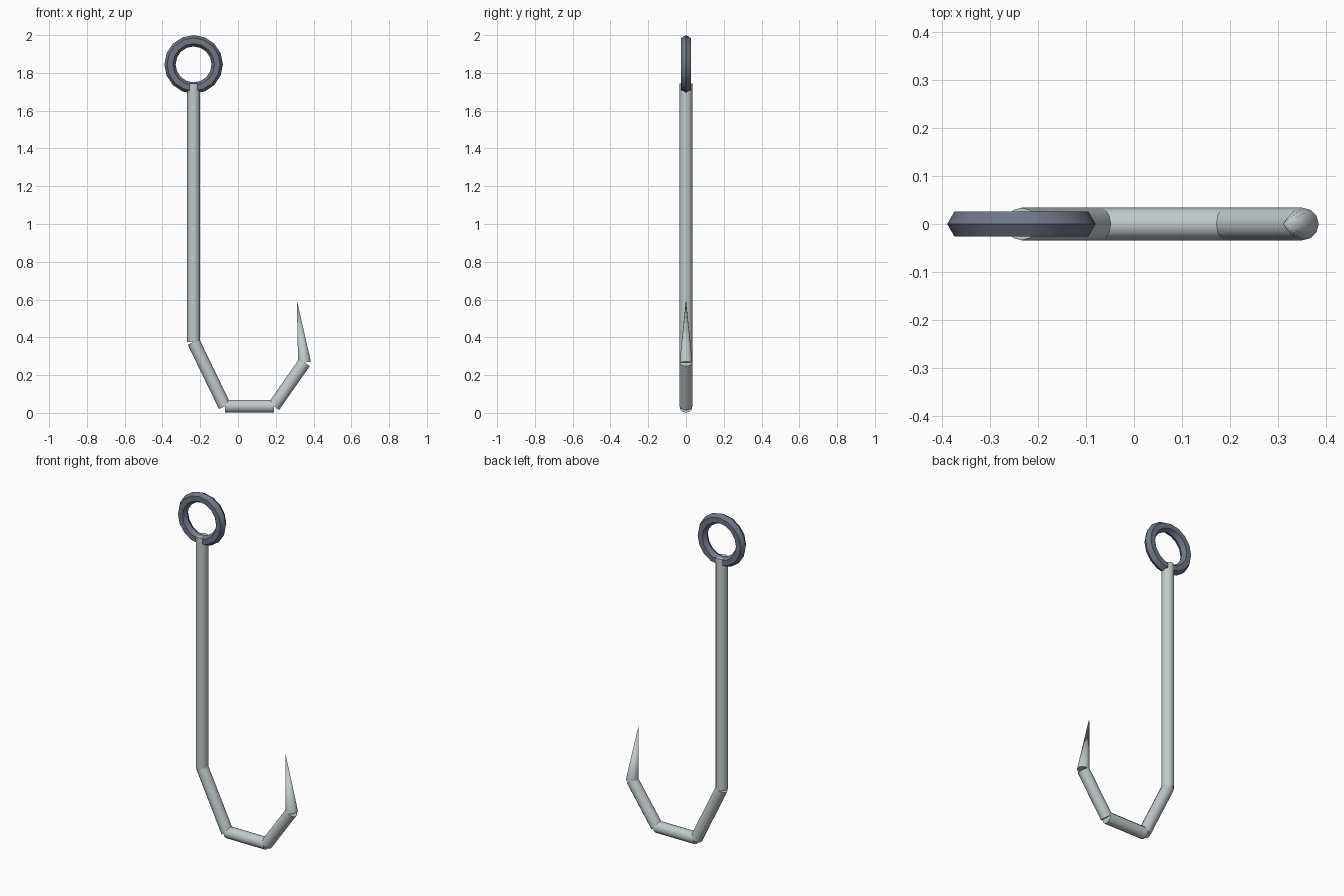
import bpy, math
from mathutils import Vector

cube = bpy.data.objects.get("Cube")
if cube:
    bpy.data.objects.remove(cube, do_unlink=True)


def material(name, rgb):
    m = bpy.data.materials.new(name)
    m.use_nodes = True
    m.diffuse_color = (*rgb, 1)
    m.node_tree.nodes["Principled BSDF"].inputs["Base Color"].default_value = (*rgb, 1)
    return m


steel = material("pale steel", (0.54, 0.59, 0.60))
iron = material("dark iron", (0.16, 0.18, 0.23))
RADIUS = 0.034


def finish(name, mat):
    ob = bpy.context.object
    ob.name = name
    ob.data.materials.append(mat)
    bpy.ops.object.shade_smooth_by_angle(angle=math.radians(31))


def rod(name, start, end, tip=RADIUS):
    """Round bar, or spike when tip is zero, between two (x, z) points."""
    a, b = (Vector((p[0], 0, p[1])) for p in (start, end))
    d = b - a
    bpy.ops.mesh.primitive_cone_add(
        vertices=12, radius1=RADIUS, radius2=tip, depth=d.length,
        location=(a + b) / 2, rotation=(0, math.atan2(d.x, d.z), 0))
    finish(name, steel)


# Shank, bend and point
top, knee, heel = (-0.235, 1.745), (-0.235, 0.375), (-0.07, 0.035)
toe, throat, tip = (0.19, 0.035), (0.352, 0.267), (0.311, 0.60)
rod("shank", knee, top)
rod("bend_upper", knee, heel)
rod("bend_bottom", heel, toe)
rod("bend_rise", toe, throat)
rod("point", throat, tip, 0)

# Eye ring
bpy.ops.mesh.primitive_torus_add(
    major_radius=0.125, minor_radius=0.03, major_segments=16, minor_segments=6,
    location=(-0.235, 0, 1.845), rotation=(math.pi / 2, 0, 0))
finish("eye_ring", iron)
